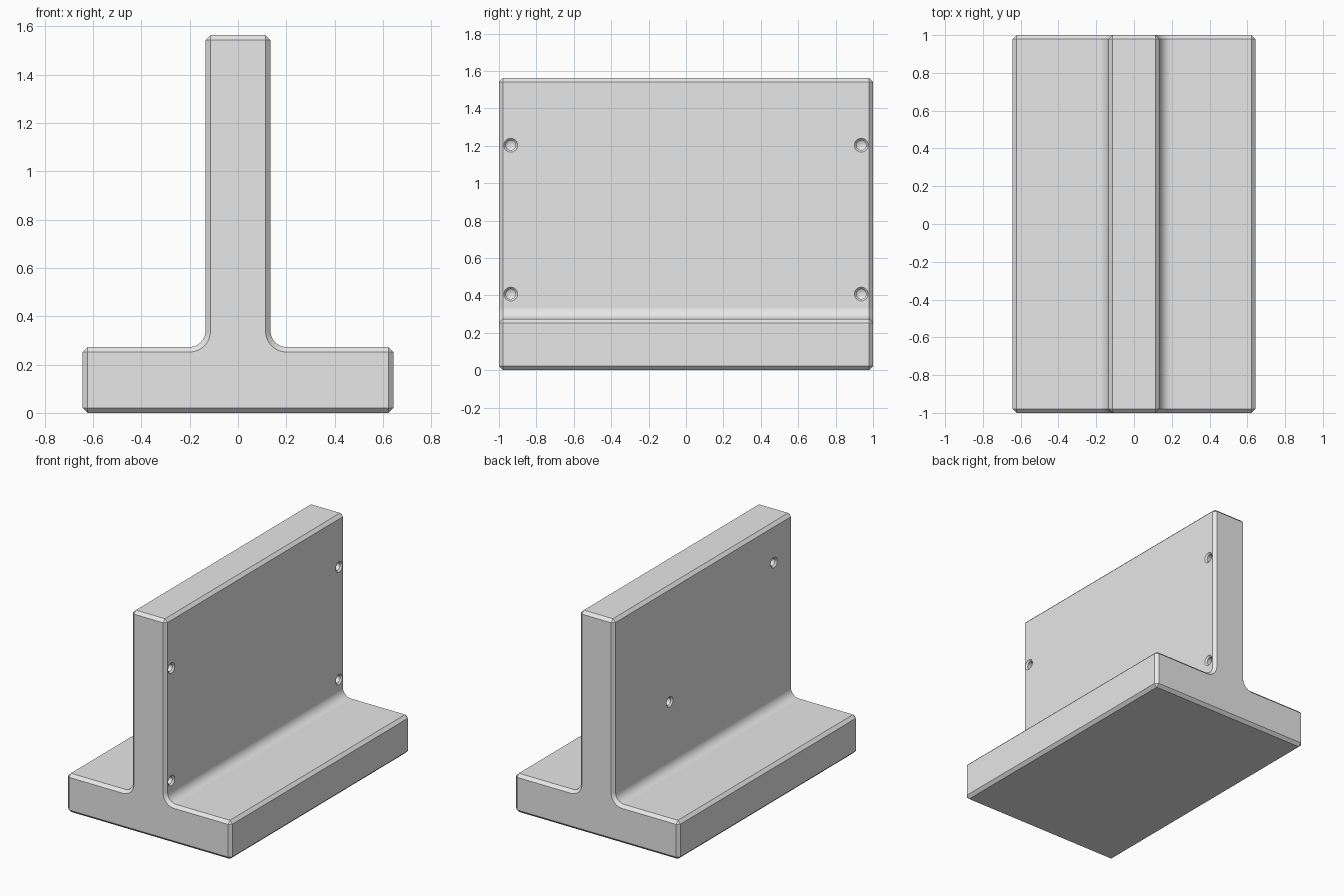
import bpy
import bmesh
import math

cube = bpy.data.objects.get("Cube")
if cube:
    bpy.data.objects.remove(cube, do_unlink=True)

HALF_LEN, HALF_BASE, HALF_WALL = 1.0, 0.643, 0.135
BASE_TOP, TOP, FILLET, CHAMFER = 0.273, 1.563, 0.065, 0.021
SEGMENTS = 24

grey = bpy.data.materials.new("plain grey")
grey.use_nodes = True
grey.diffuse_color = (0.8, 0.8, 0.8, 1)
grey.node_tree.nodes["Principled BSDF"].inputs["Base Color"].default_value = (0.8, 0.8, 0.8, 1)


def make_object(name, bm):
    bmesh.ops.recalc_face_normals(bm, faces=bm.faces)
    mesh = bpy.data.meshes.new(name)
    bm.to_mesh(mesh)
    bm.free()
    mesh.materials.append(grey)
    obj = bpy.data.objects.new(name, mesh)
    bpy.context.collection.objects.link(obj)
    return obj


# T-shaped profile, right half then mirrored
half = [(HALF_BASE, 0), (HALF_BASE, BASE_TOP)]
for i in range(13):
    a = math.radians(270 - 90 * i / 12)
    half.append((HALF_WALL + FILLET + FILLET * math.cos(a),
                 BASE_TOP + FILLET + FILLET * math.sin(a)))
half.append((HALF_WALL, TOP))
profile = half + [(-x, z) for x, z in reversed(half)]

# Extruded body
bm = bmesh.new()
face = bm.faces.new([bm.verts.new((x, -HALF_LEN, z)) for x, z in profile])
ext = bmesh.ops.extrude_face_region(bm, geom=[face])
moved = [g for g in ext["geom"] if isinstance(g, bmesh.types.BMVert)]
bmesh.ops.translate(bm, verts=moved, vec=(0, 2 * HALF_LEN, 0))
body = make_object("tee_bracket", bm)

# Chamfer on every sharp edge
bevel = body.modifiers.new("chamfer", 'BEVEL')
bevel.width = CHAMFER
bevel.segments = 1
bevel.limit_method = 'ANGLE'
bevel.angle_limit = math.radians(40)


# Countersunk blind holes: (side, y, z)
def add_hole(bm, side, y, z):
    rings = []
    for depth, r in ((-0.02, 0.037), (0, 0.037), (0.011, 0.026), (0.075, 0.026)):
        ring = []
        for i in range(SEGMENTS):
            a = math.tau * i / SEGMENTS
            ring.append(bm.verts.new((side * (HALF_WALL - depth),
                                      y + r * math.cos(a), z + r * math.sin(a))))
        rings.append(ring)
    for a, b in zip(rings, rings[1:]):
        for i in range(SEGMENTS):
            j = (i + 1) % SEGMENTS
            bm.faces.new((a[i], a[j], b[j], b[i]))
    bm.faces.new(rings[0])
    tip = bm.verts.new((side * (HALF_WALL - 0.09), y, z))
    for i in range(SEGMENTS):
        bm.faces.new((rings[-1][i], rings[-1][(i + 1) % SEGMENTS], tip))


holes = [(1, y, z) for y in (-0.937, 0.937) for z in (0.407, 1.203)]
holes += [(-1, -0.79, 1.29), (-1, 0.375, 0.75)]
bm = bmesh.new()
for hole in holes:
    add_hole(bm, *hole)
cutter = make_object("hole_cutter", bm)
cutter.hide_render = True

cut = body.modifiers.new("holes", 'BOOLEAN')
cut.operation = 'DIFFERENCE'
cut.solver = 'EXACT'
cut.object = cutter

# Apply and shade
bpy.ops.object.select_all(action='DESELECT')
body.select_set(True)
bpy.context.view_layer.objects.active = body
for name in ("chamfer", "holes"):
    bpy.ops.object.modifier_apply(modifier=name)
bpy.data.objects.remove(cutter, do_unlink=True)
bpy.ops.object.shade_smooth_by_angle(angle=math.radians(30))
weighted = body.modifiers.new("flat faces", 'WEIGHTED_NORMAL')
weighted.keep_sharp = True
